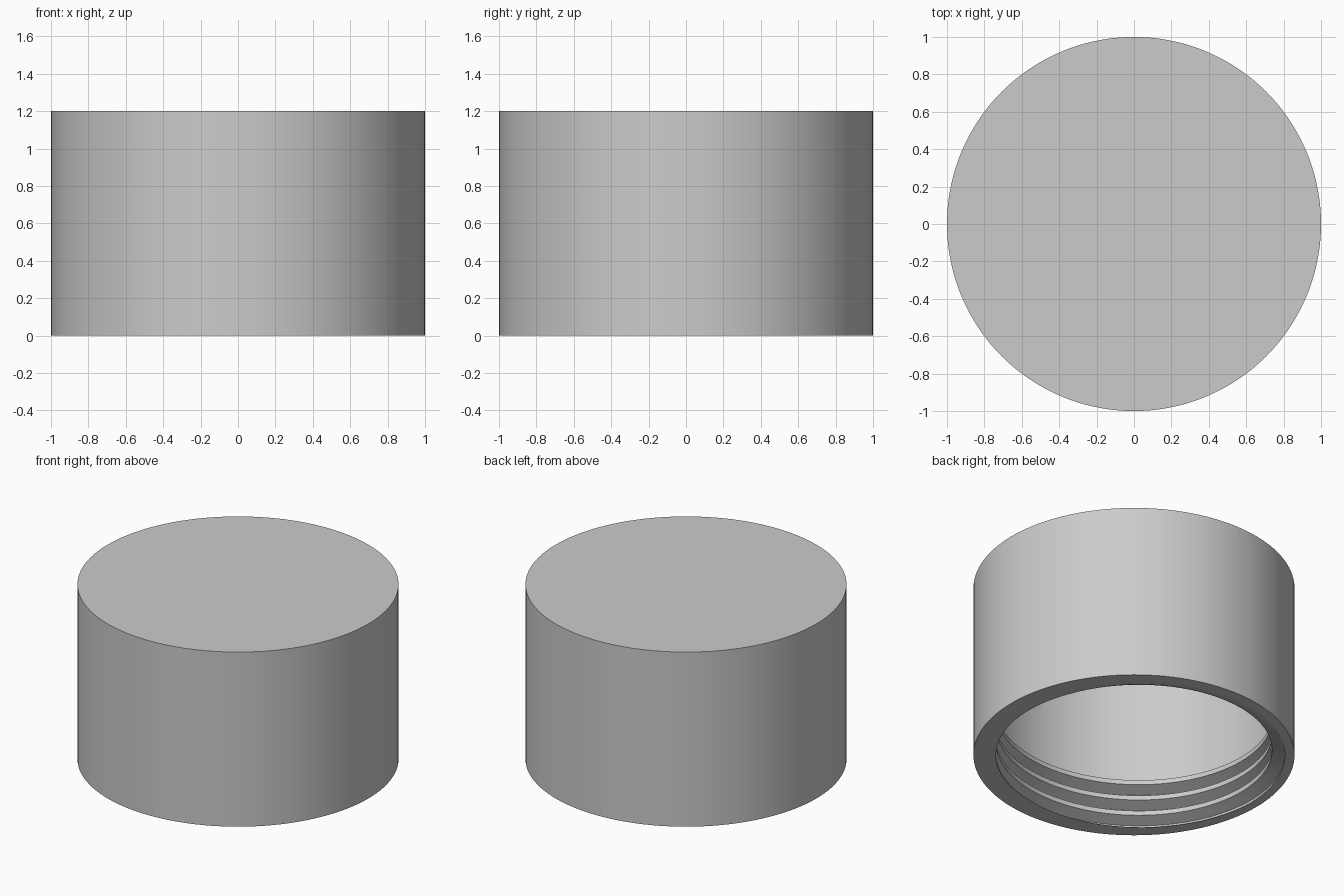
import bpy, bmesh, math
from mathutils import Vector

SEG = 144                     # sides around the cap
OUTER, ROOT, CREST = 1.0, 0.94, 0.86
HEIGHT, CEILING = 1.2, 1.1
PITCH = 0.11

cube = bpy.data.objects.get("Cube")
if cube:
    bpy.data.objects.remove(cube, do_unlink=True)

# Single plain grey plastic
grey = bpy.data.materials.new("plain_grey")
grey.use_nodes = True
colour = (0.6, 0.6, 0.6, 1)
grey.diffuse_color = colour
grey.node_tree.nodes["Principled BSDF"].inputs["Base Color"].default_value = colour


def finish(bm, name):
    bmesh.ops.recalc_face_normals(bm, faces=bm.faces)
    mesh = bpy.data.meshes.new(name)
    bm.to_mesh(mesh)
    bm.free()
    obj = bpy.data.objects.new(name, mesh)
    bpy.context.collection.objects.link(obj)
    mesh.materials.append(grey)
    bpy.ops.object.select_all(action='DESELECT')
    obj.select_set(True)
    bpy.context.view_layer.objects.active = obj
    bpy.ops.object.shade_smooth_by_angle(angle=math.radians(25))
    return obj


def ring_point(r, step, z):
    a = math.tau * step / SEG
    return Vector((r * math.cos(a), r * math.sin(a), z))


# Hollow cup: outer wall, bottom rim, inner wall, with flat top and ceiling discs
bm = bmesh.new()
profile = [(OUTER, HEIGHT), (OUTER, 0), (ROOT, 0), (ROOT, CEILING)]
rings = [[bm.verts.new(ring_point(r, i, z)) for i in range(SEG)] for r, z in profile]
for a, b in zip(rings, rings[1:]):
    for i in range(SEG):
        j = (i + 1) % SEG
        bm.faces.new((a[i], a[j], b[j], b[i]))
bm.faces.new(rings[0])
bm.faces.new(rings[-1])
finish(bm, "cap_body")

# Internal screw thread: trapezoid section swept up a right-handed helix
bm = bmesh.new()
section = [(ROOT, -0.046), (CREST, -0.016), (CREST, 0.016), (ROOT, 0.046)]
first, last = -int(SEG * 1.6), int(SEG * 2.25)
loops = []
for step in range(first, last + 1):
    z = 0.119 + PITCH * step / SEG
    loops.append([bm.verts.new(ring_point(r, step, z + dz)) for r, dz in section])
for a, b in zip(loops, loops[1:]):
    for k in range(len(section)):
        n = (k + 1) % len(section)
        bm.faces.new((a[k], a[n], b[n], b[k]))
bm.faces.new(loops[0])
bm.faces.new(loops[-1])

# Trim the thread flush with the bottom rim and close the cut
cut = bmesh.ops.bisect_plane(bm, geom=bm.verts[:] + bm.edges[:] + bm.faces[:],
                             plane_co=(0, 0, 0), plane_no=(0, 0, -1), clear_outer=True)
edges = [e for e in cut["geom_cut"] if isinstance(e, bmesh.types.BMEdge)]
bmesh.ops.triangle_fill(bm, edges=edges, use_beauty=True, normal=(0, 0, -1))
finish(bm, "inner_thread")
